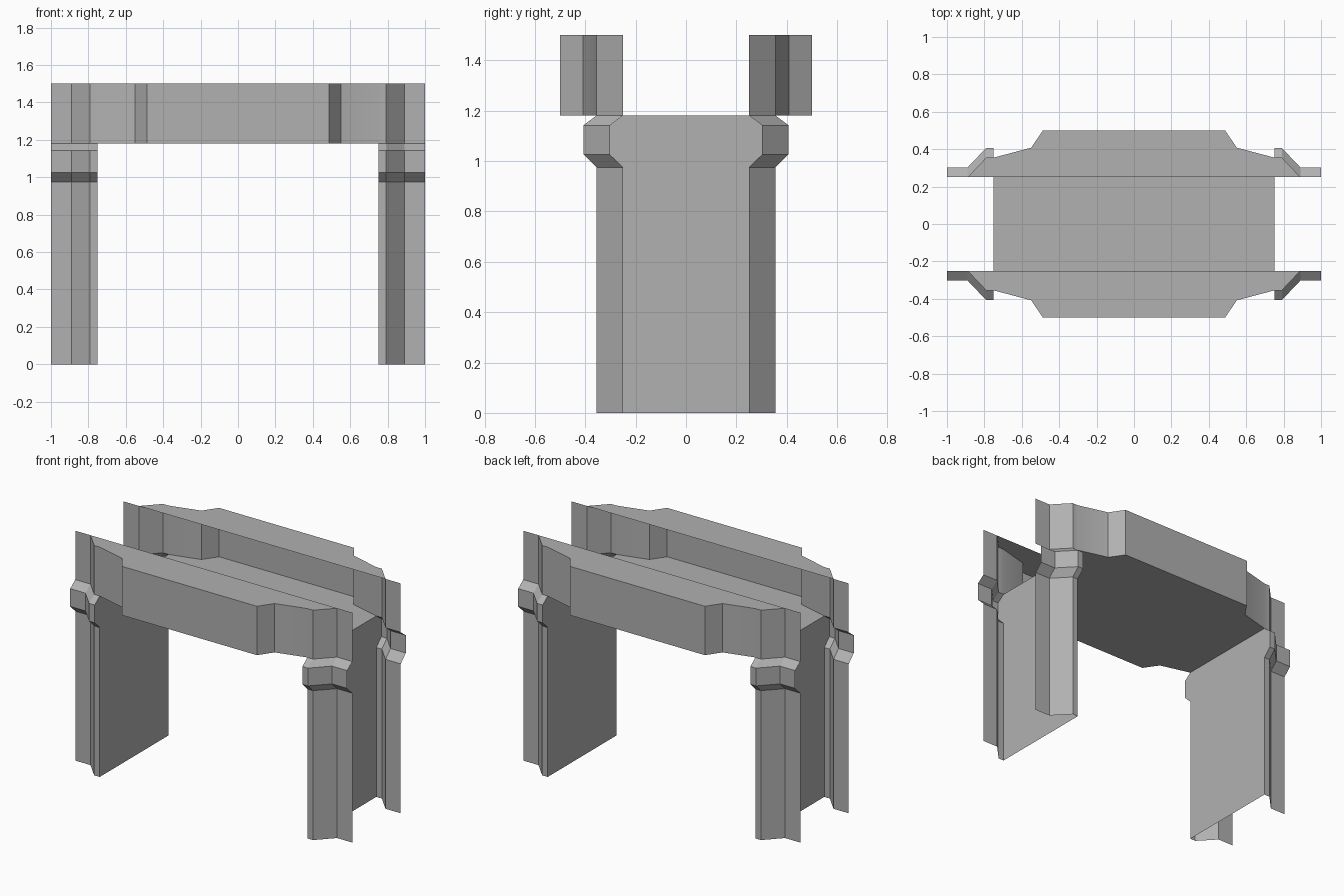
import bpy, bmesh

if "Cube" in bpy.data.objects:
    bpy.data.objects.remove(bpy.data.objects["Cube"])

# Plan outline (x, depth) from the outer edge of a jamb towards the middle
JAMB = [(1.0, 0.25), (0.89, 0.25), (0.79, 0.355), (0.75, 0.355)]
BULGE = [(0.55, 0.408), (0.487, 0.5)]
# Height and outward flare of each level of a jamb
LEVELS = [(0, 0), (0.975, 0), (1.026, 0.052), (1.142, 0.052), (1.181, 0)]
BASE, TOP = 1.181, 1.5

# Dark grey stone
GREY = bpy.data.materials.new("dark_grey")
GREY.diffuse_color = (0.44, 0.44, 0.44, 1)
GREY.use_nodes = True
GREY.node_tree.nodes["Principled BSDF"].inputs["Base Color"].default_value = GREY.diffuse_color


def mirror_x(half):
    return half + [(-x, d) for x, d in reversed(half)]


def make(name, faces):
    """Build an object from polygons; shared corners are merged."""
    bm = bmesh.new()
    for f in faces:
        bm.faces.new([bm.verts.new(p) for p in f])
    bmesh.ops.remove_doubles(bm, verts=bm.verts[:], dist=1e-5)
    mesh = bpy.data.meshes.new(name)
    bm.to_mesh(mesh)
    bm.free()
    mesh.materials.append(GREY)
    ob = bpy.data.objects.new(name, mesh)
    bpy.context.collection.objects.link(ob)
    bpy.ops.object.select_all(action='DESELECT')
    ob.select_set(True)
    bpy.context.view_layer.objects.active = ob
    bpy.ops.object.shade_smooth_by_angle(angle=0.44)
    return ob


def face(points, flip):
    return points[::-1] if flip else points


def strip(outline, levels, sx, sy):
    """Sweep a plan outline up through (z, flare) levels."""
    return [face([(sx * a[0], sy * (a[1] + f0), z0), (sx * b[0], sy * (b[1] + f0), z0),
                  (sx * b[0], sy * (b[1] + f1), z1), (sx * a[0], sy * (a[1] + f1), z1)],
                 sx * sy < 0)
            for (z0, f0), (z1, f1) in zip(levels, levels[1:])
            for a, b in zip(outline, outline[1:])]


# Folded jamb faces with flared capitals
for sx, side in ((-1, "left"), (1, "right")):
    for sy, end in ((-1, "front"), (1, "back")):
        make(f"{end}_{side}_jamb", strip(JAMB, LEVELS, sx, sy))

    # Inner wall of the opening, following the flare
    right = [(sx * 0.75, 0.355 + f, z) for z, f in LEVELS]
    left = [(x, -y, z) for x, y, z in reversed(right)]
    make(f"{side}_inner_wall", [face(right + left, sx < 0)])

# Lintel faces with their top ledges
full = mirror_x(JAMB + BULGE)
for sy, end in ((-1, "front"), (1, "back")):
    make(f"{end}_lintel", strip(full, [(BASE, 0), (TOP, 0)], 1, sy))
    # the outline runs from +x to -x, so the back ledge already faces up
    make(f"{end}_top_ledge", [face([(x, sy * d, TOP) for x, d in full[1:-1]], sy < 0)])

# Ceiling of the passage, facing down
half = mirror_x([JAMB[-1]] + BULGE)
ring = [(x, d, BASE) for x, d in half] + [(x, -d, BASE) for x, d in reversed(half)]
make("ceiling", [ring[::-1]])
